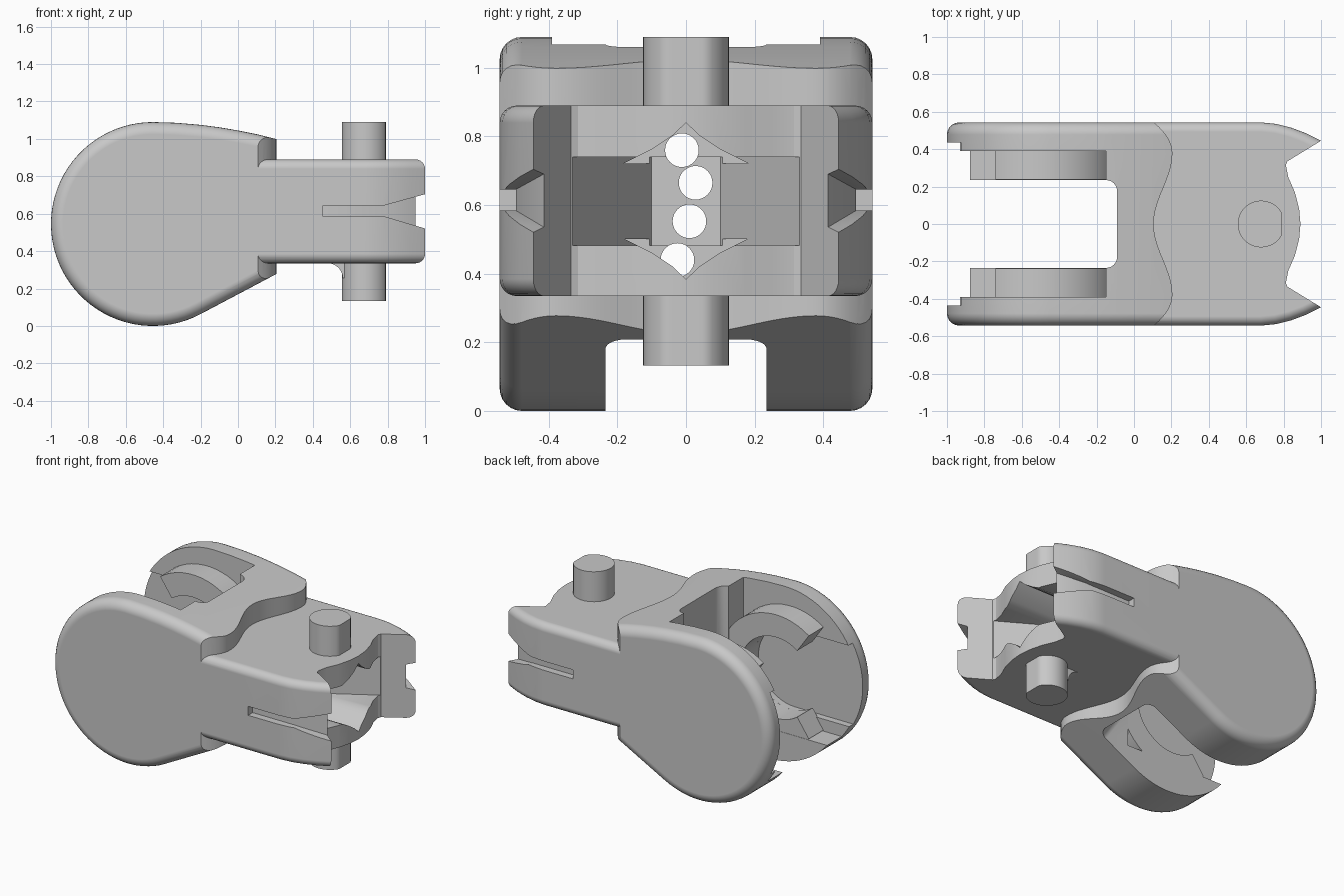
import bpy, bmesh
from math import sin, cos, pi, radians
from mathutils import Vector

old = bpy.data.objects.get("Cube")
if old:
    bpy.data.objects.remove(old, do_unlink=True)

grey = bpy.data.materials.new("plain grey")
grey.use_nodes = True
grey.diffuse_color = (0.58, 0.58, 0.58, 1)
grey.node_tree.nodes["Principled BSDF"].inputs["Base Color"].default_value = (0.58, 0.58, 0.58, 1)


def prism(name, pts, axis, lo, hi, round_if=None, radius=0.0):
    """Extrude a flat outline along an axis, optionally rounding chosen edges."""
    place = {"x": lambda a, b, t: (t, a, b),
             "y": lambda a, b, t: (a, t, b),
             "z": lambda a, b, t: (a, b, t)}[axis]
    bm = bmesh.new()
    face = bm.faces.new([bm.verts.new(place(a, b, lo)) for a, b in pts])
    ext = bmesh.ops.extrude_face_region(bm, geom=[face])["geom"]
    move = Vector(place(0, 0, hi - lo))
    bmesh.ops.translate(bm, vec=move, verts=[v for v in ext if isinstance(v, bmesh.types.BMVert)])
    bmesh.ops.recalc_face_normals(bm, faces=bm.faces)
    if round_if:
        edges = [e for e in bm.edges if round_if(e.verts[0].co, e.verts[1].co)]
        bmesh.ops.bevel(bm, geom=edges, offset=radius, segments=6, profile=0.5,
                        affect="EDGES", clamp_overlap=True)
    mesh = bpy.data.meshes.new(name)
    bm.to_mesh(mesh)
    bm.free()
    mesh.materials.append(grey)
    obj = bpy.data.objects.new(name, mesh)
    bpy.context.collection.objects.link(obj)
    return obj


def box(x0, x1, y0, y1, z0, z1):
    return prism("cutter", [(x0, y0), (x1, y0), (x1, y1), (x0, y1)], "z", z0, z1)


def combine(target, tool, how="DIFFERENCE"):
    mod = target.modifiers.new("combine", "BOOLEAN")
    mod.operation, mod.solver, mod.object = how, "EXACT", tool
    bpy.context.view_layer.objects.active = target
    bpy.ops.object.modifier_apply(modifier=mod.name)
    bpy.data.objects.remove(tool, do_unlink=True)


def arc(cx, cy, r, a0, a1, n):
    return [(cx + r * cos(radians(a0 + (a1 - a0) * i / n)),
             cy + r * sin(radians(a0 + (a1 - a0) * i / n))) for i in range(n + 1)]


def mirrored(half):
    """Close a half outline (positive second coordinate) across its axis."""
    return half + [(a, -b) for a, b in reversed(half) if b > 0]


# Rounded head, with its wavy shoulder trimmed in plan
side = arc(-0.455, 0.545, 0.545, 90, 298, 48) + [
    (0.2, 0.275), (0.3, 0.33), (0.3, 0.975), (0.2, 1.0), (0.1, 1.025),
    (0, 1.045), (-0.1, 1.062), (-0.2, 1.075), (-0.33, 1.086)]
body = prism("body", side, "y", -0.543, 0.543,
             lambda a, b: abs(a.y) > 0.53 and abs(a.y - b.y) < 0.01, 0.065)


def shoulder(y):
    d = abs(y) - 0.38
    return 0.155 + 0.05 * cos(pi * d / 0.38) if d < 0 else 0.205 - 3.7 * d * d


wave = [(shoulder(y), y) for y in [i * 0.02 - 0.56 for i in range(57)]]
combine(body, prism("trim", wave + [(-1.2, 0.56), (-1.2, -0.56)], "z", -0.1, 1.3), "INTERSECT")

# Neck with two pointed prongs and softened outer edges
fork = mirrored([(-0.02, 0.543), (0.68, 0.543), (0.76, 0.535), (0.84, 0.515), (0.92, 0.485),
                 (1.0, 0.445), (0.82, 0.335), (0.812, 0.315), (0.825, 0.25), (0.86, 0.17),
                 (0.883, 0.08), (0.89, 0)])
neck = prism("neck", fork, "z", 0.335, 0.89,
             lambda a, b: abs(a.z - b.z) < 0.01 and min(abs(a.y), abs(b.y)) > 0.44
             and a.y * b.y > 0, 0.05)
combine(body, neck, "UNION")

# Slot between the cheeks, sloping further back below
combine(body, prism("slot", mirrored([(-1.2, 0.235)] + arc(-0.15, 0.175, 0.06, 90, 0, 6)),
                    "z", -0.2, 1.3))
combine(body, prism("slope", [(-0.3, 0.45), (-0.09, 0.45), (0.245, -0.04), (-0.3, -0.04)],
                    "y", -0.235, 0.235,
                    lambda a, b: abs(a.z - b.z) > 0.3 and max(a.x, b.x) > 0.2, 0.06))

# Pockets inside the cheeks, with a deeper keyhole channel
combine(body, box(-1.2, -0.15, -0.39, 0.39, 0.2, 1.3))
keyhole = arc(-0.5, 0.55, 0.27, 90, -90, 24) + [(-1.2, 0.28), (-1.2, 0.82)]
combine(body, prism("keyhole", keyhole, "y", -0.435, 0.435))

# Wedge cavity between the prongs, with peaked floor and ceiling
combine(body, prism("wedge", mirrored([(0.43, 0.1), (0.82, 0.332), (1.1, 0.503)]),
                    "z", 0.483, 0.74))
for s in (-1, 1):
    peak = [(-0.18, 0.11), (-0.1, 0.15), (-0.04, 0.19), (0, 0.228),
            (0.04, 0.19), (0.1, 0.15), (0.18, 0.11)]
    combine(body, prism("peak", [(y, 0.612 + s * z) for y, z in peak], "x", 0.44, 1.1))

# Row of through holes
for y, z in [(-0.012, 0.76), (0.028, 0.665), (0.01, 0.553), (-0.025, 0.44)]:
    combine(body, prism("hole", arc(y, z, 0.049, 0, 348.75, 31), "x", -0.2, 0.8))

# Side grooves that flare and deepen until they break through the prong tips
flare = [(0.785, 0.585), (1.02, 0.515), (1.02, 0.71), (0.785, 0.645)]
for s in (-1, 1):
    combine(body, box(0.455, 1.1, min(s * 0.495, s * 0.7), max(s * 0.495, s * 0.7), 0.585, 0.645))
    cutter = prism("flare", flare, "y", s * 0.3, s * 0.7)
    ramp = [(0.785, s * 0.497), (0.952, s * 0.413), (0.952, s * 0.35), (1.1, s * 0.35),
            (1.1, s * 0.65), (0.785, s * 0.65)]
    combine(cutter, prism("ramp", ramp, "z", 0.4, 0.8), "INTERSECT")
    combine(body, cutter)

# Open ring seats inside each cheek
ring = arc(-0.5, 0.55, 0.42, -125, 125, 40) + arc(-0.5, 0.55, 0.27, 125, -125, 40)
parts = [body]
for label, s in (("front", -1), ("back", 1)):
    seat = prism(label + "_ring_seat", ring, "y", s * 0.237, s * 0.4)
    combine(seat, box(-1, -0.13, -0.6, 0.6, 0.17, 1.2), "INTERSECT")
    parts.append(seat)

# Flat-sided pins above and below the neck
pin = [(min(x, 0.79), y) for x, y in arc(0.68, 0, 0.125, 0, 352.5, 47)]
parts.append(prism("upper_pin", pin, "z", 0.86, 1.09))
parts.append(prism("lower_pin", pin, "z", 0.132, 0.36))
gusset = arc(0.48, 0.255, 0.08, 90, 0, 8) + [(0.6, 0.255), (0.6, 0.345), (0.48, 0.345)]
parts.append(prism("pin_gusset", gusset, "y", -0.06, 0.06))

# Smooth rounded surfaces while keeping flats flat and edges hard
bpy.ops.object.select_all(action="DESELECT")
for p in parts:
    p.select_set(True)
bpy.context.view_layer.objects.active = body
bpy.ops.object.shade_smooth_by_angle(angle=radians(30))
for p in parts:
    p.modifiers.new("even_shading", "WEIGHTED_NORMAL").keep_sharp = True
